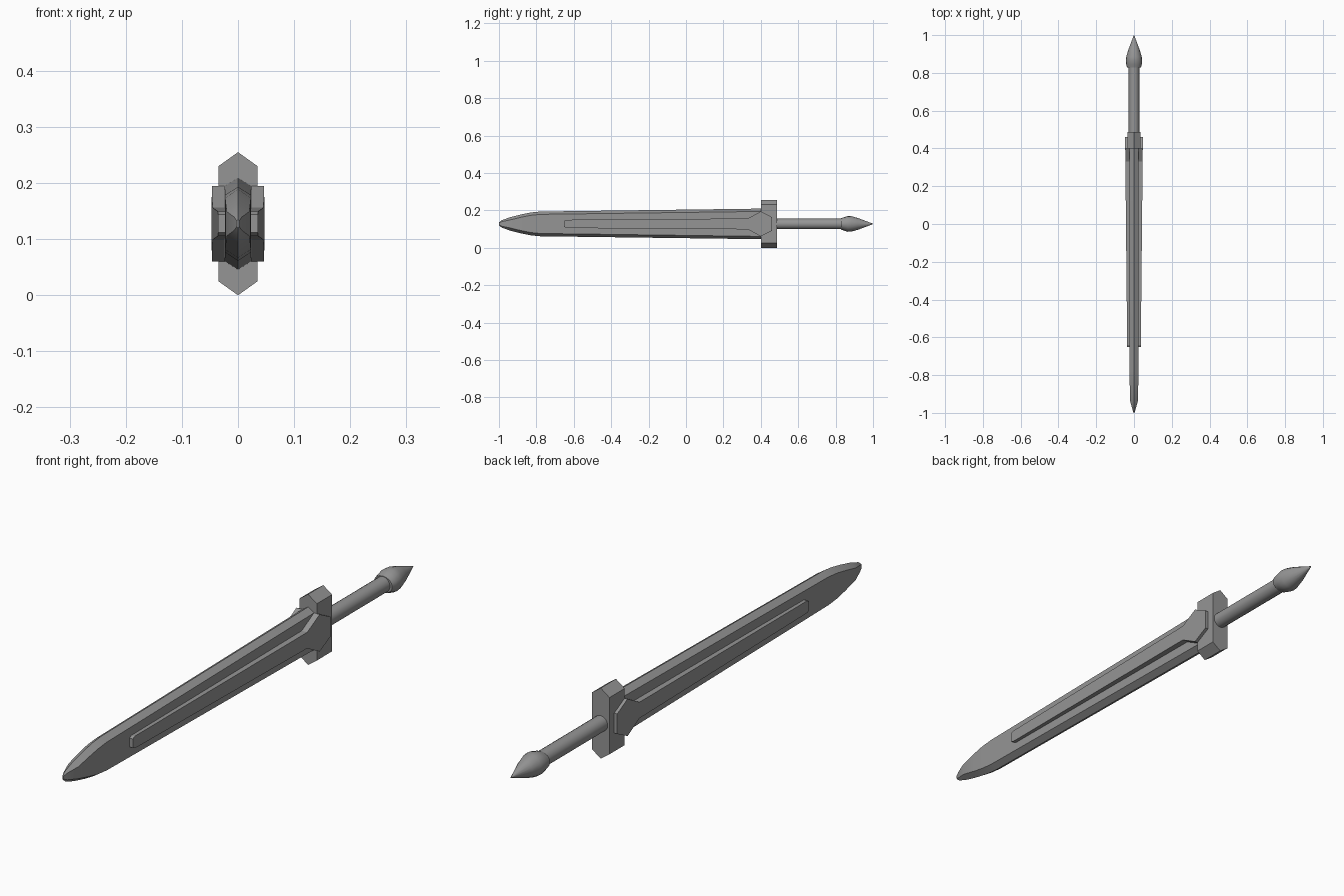
import bpy, bmesh, math

if "Cube" in bpy.data.objects:
    bpy.data.objects.remove(bpy.data.objects["Cube"], do_unlink=True)

MID = 0.1275  # height of the sword's long axis

steel = bpy.data.materials.new("grey steel")
steel.use_nodes = True
COLOR = (0.3, 0.3, 0.3, 1)
steel.diffuse_color = COLOR
steel.node_tree.nodes["Principled BSDF"].inputs["Base Color"].default_value = COLOR


def loft(name, sections, smooth=None):
    """Skin a row of matching closed loops and cap both ends."""
    bm = bmesh.new()
    loops = [[bm.verts.new(p) for p in s] for s in sections]
    for a, b in zip(loops, loops[1:]):
        for i in range(len(a)):
            j = (i + 1) % len(a)
            bm.faces.new((a[i], a[j], b[j], b[i]))
    bm.faces.new(loops[0])
    bm.faces.new(loops[-1])
    bmesh.ops.recalc_face_normals(bm, faces=bm.faces)
    mesh = bpy.data.meshes.new(name)
    bm.to_mesh(mesh)
    bm.free()
    mesh.materials.append(steel)
    obj = bpy.data.objects.new(name, mesh)
    bpy.context.collection.objects.link(obj)
    if smooth:
        bpy.ops.object.select_all(action='DESELECT')
        obj.select_set(True)
        bpy.context.view_layer.objects.active = obj
        bpy.ops.object.shade_smooth_by_angle(angle=math.radians(smooth))
    return obj


def hexagon(y, half_x, half_z, point):
    """Upright cross-section with pointed top and bottom."""
    s = half_z - point
    return [(x, y, MID + z) for x, z in (
        (0, half_z), (half_x, s), (half_x, -s),
        (0, -half_z), (-half_x, -s), (-half_x, s))]


def ellipse(y, rx, rz, sides=16):
    return [(rx * math.cos(t), y, MID + rz * math.sin(t))
            for t in (math.tau * i / sides for i in range(sides))]


# Blade: (y, half thickness, half width)
blade = [(-1, .002, .008), (-.985, .007, .02), (-.94, .02, .036),
         (-.88, .022, .051), (-.83, .023, .061), (-.78, .023, .066), (.42, .024, .082)]
loft("blade", [hexagon(y, x, z, min(.015, z * .4)) for y, x, z in blade], 30)

# Crossguard
loft("crossguard", [hexagon(y, .035, .1275, .025) for y in (.40, .487)])

# Raised rib flaring into a collar on each side of the blade
half = [(-.652, .016), (-.64, .022), (.33, .029), (.40, .067), (.46, .036)]
outline = half + [(y, -z) for y, z in reversed(half)]
for side, sign in (("left", 1), ("right", -1)):
    outer = [(sign * (.036 + .011 * (y + .65) / 1.11), y, MID + z) for y, z in outline]
    inner = [(0, y, z) for _, y, z in outer]
    loft(side + "_rib_and_collar", [inner, outer])

# Grip and pommel
loft("grip", [ellipse(y, .028, .028) for y in (.48, .86)], 40)
pommel = [(.828, .037, .03), (.845, .041, .036), (.865, .043, .042),
          (.885, .041, .041), (.92, .031, .031), (1, .001, .001)]
loft("pommel", [ellipse(*p) for p in pommel], 40)
